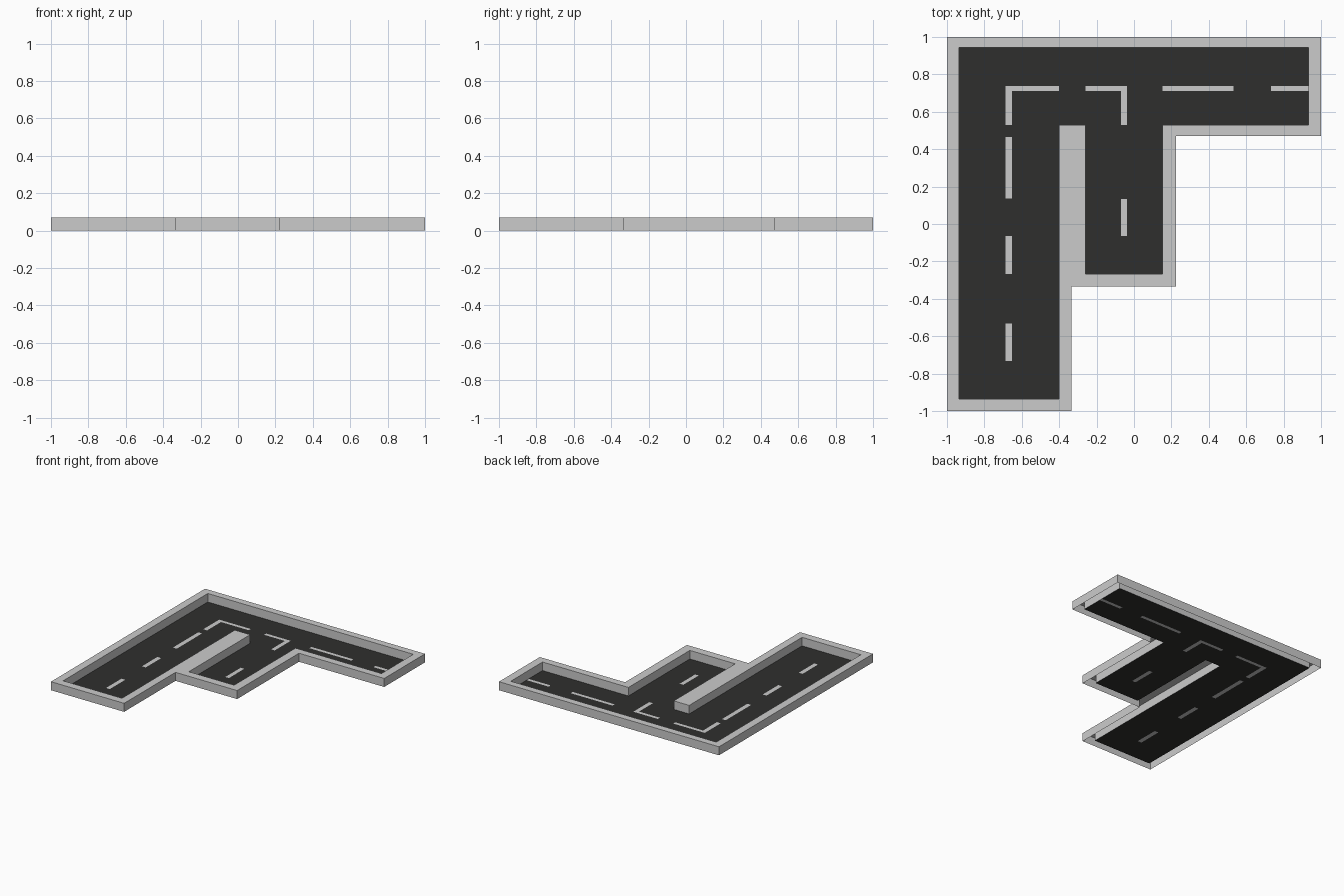
import bpy, bmesh

if "Cube" in bpy.data.objects:
    bpy.data.objects.remove(bpy.data.objects["Cube"])

H = 0.07  # kerb height

OUTER = [(-1, -1), (-0.335, -1), (-0.335, -0.333), (0.225, -0.333),
         (0.225, 0.47), (1, 0.47), (1, 1), (-1, 1)]
INNER = [(-0.935, -0.935), (-0.4, -0.935), (-0.4, 0.53), (-0.26, 0.53),
         (-0.26, -0.267), (0.152, -0.267), (0.152, 0.53), (0.933, 0.53),
         (0.933, 0.943), (-0.935, 0.943)]

# Rectangles as x0, y0, x1, y1
ROAD = [(-0.935, -0.935, -0.4, 0.943), (-0.26, -0.267, 0.152, 0.53),
        (-0.935, 0.53, 0.933, 0.943)]
LX0, LX1, MX0, MX1, TY0, TY1 = -0.687, -0.652, -0.07, -0.037, 0.71, 0.737
MARKS = [(LX0, 0.53, LX1, TY1), (LX0, TY0, -0.4, TY1),       # left corner line
         (MX0, 0.53, MX1, TY1), (-0.26, TY0, MX1, TY1),      # middle corner line
         (LX0, 0.135, LX1, 0.465), (LX0, -0.267, LX1, -0.065),
         (LX0, -0.733, LX1, -0.533), (MX0, -0.065, MX1, 0.135),
         (0.152, TY0, 0.533, TY1), (0.733, TY0, 0.933, TY1)]


def make_object(name, bm, color=None):
    mesh = bpy.data.meshes.new(name)
    bm.to_mesh(mesh)
    bm.free()
    obj = bpy.data.objects.new(name, mesh)
    bpy.context.collection.objects.link(obj)
    if color:
        mat = bpy.data.materials.new(name + "_color")
        mat.diffuse_color = color
        mat.use_nodes = True
        mat.node_tree.nodes["Principled BSDF"].inputs["Base Color"].default_value = mat.diffuse_color
        mesh.materials.append(mat)
    return obj


def covered(x, y, rects):
    return any(a < x < c and b < y < d for a, b, c, d in rects)


def flat_cells(name, wanted, color=None):
    """Flat sheet at z = 0 made of the grid cells whose centre is wanted."""
    rects = ROAD + MARKS
    xs = sorted({v for r in rects for v in (r[0], r[2])})
    ys = sorted({v for r in rects for v in (r[1], r[3])})
    bm = bmesh.new()
    for a, c in zip(xs, xs[1:]):
        for b, d in zip(ys, ys[1:]):
            if wanted((a + c) / 2, (b + d) / 2):
                bm.faces.new([bm.verts.new((x, y, 0)) for x, y in
                              ((a, b), (c, b), (c, d), (a, d))])
    bmesh.ops.remove_doubles(bm, verts=bm.verts[:], dist=1e-4)
    make_object(name, bm, color)


# Kerb: hollow shell, top band with walls dropping from both borders
bm = bmesh.new()
for loop in (OUTER, INNER):
    vs = [bm.verts.new((x, y, H)) for x, y in loop]
    for i, v in enumerate(vs):
        bm.edges.new((vs[i - 1], v))
bmesh.ops.triangle_fill(bm, use_beauty=True, use_dissolve=False,
                        edges=bm.edges[:], normal=(0, 0, 1))
border = [e for e in bm.edges if e.is_boundary]
walls = bmesh.ops.extrude_edge_only(bm, edges=border)["geom"]
for v in walls:
    if isinstance(v, bmesh.types.BMVert):
        v.co.z = 0
bmesh.ops.recalc_face_normals(bm, faces=bm.faces[:])
bm.normal_update()
if any(f.normal.z < -0.5 for f in bm.faces):
    bmesh.ops.reverse_faces(bm, faces=bm.faces[:])
make_object("kerb", bm)

# Asphalt with openings, and the lane lines that fill them
flat_cells("road_surface",
           lambda x, y: covered(x, y, ROAD) and not covered(x, y, MARKS),
           (0.028, 0.028, 0.027, 1))
flat_cells("lane_lines", lambda x, y: covered(x, y, MARKS))
